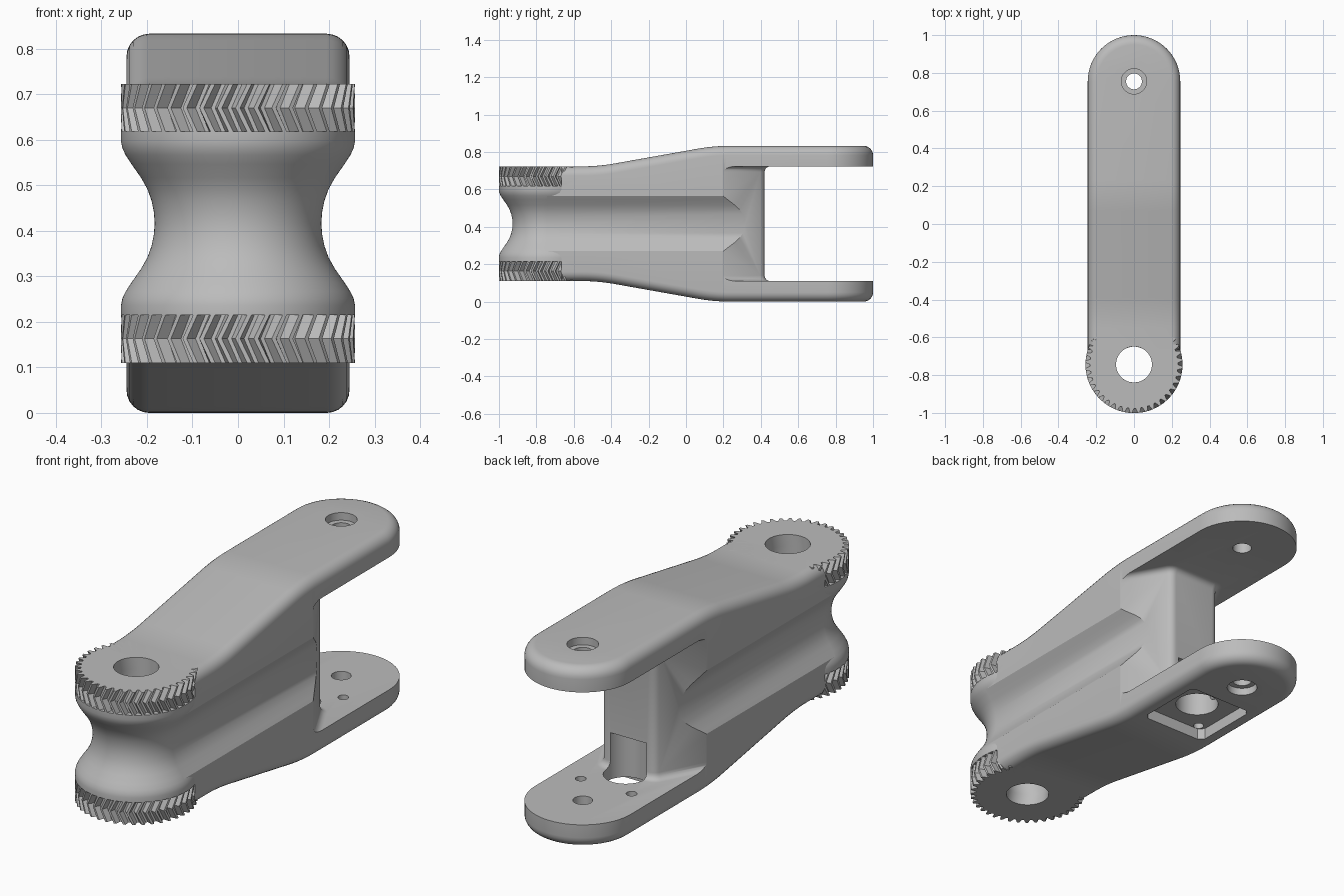
import bpy, bmesh
from math import sin, cos, pi, radians

if "Cube" in bpy.data.objects:
    bpy.data.objects.remove(bpy.data.objects["Cube"])

H, MID = 0.833, 0.4165        # total height, mid height
LOW, HIGH = 0.11, 0.723       # inner faces of the fork, also gear ends
W = 0.245                     # half width of the link
GEAR_Y, PIN_Y, MOUNT_Y = -0.744, 0.755, 0.44
BORE = 0.095
TEETH = 40
N = TEETH * 4

grey = bpy.data.materials.new("plain grey")
grey.use_nodes = True
grey.diffuse_color = (0.5, 0.5, 0.5, 1)
grey.node_tree.nodes["Principled BSDF"].inputs["Base Color"].default_value = (0.5, 0.5, 0.5, 1)


def finish(name, bm):
    bmesh.ops.recalc_face_normals(bm, faces=bm.faces)
    mesh = bpy.data.meshes.new(name)
    bm.to_mesh(mesh)
    bm.free()
    mesh.materials.append(grey)
    ob = bpy.data.objects.new(name, mesh)
    bpy.context.collection.objects.link(ob)
    return ob


def prism(pts, lo, hi, axis="z"):
    """Extrude a 2D outline along z, or an (x, z) outline along y."""
    bm = bmesh.new()
    place = (lambda p, h: (p[0], p[1], h)) if axis == "z" else (lambda p, h: (p[0], h, p[1]))
    a = [bm.verts.new(place(p, lo)) for p in pts]
    b = [bm.verts.new(place(p, hi)) for p in pts]
    bm.faces.new(a)
    bm.faces.new(b)
    for i in range(len(pts)):
        j = (i + 1) % len(pts)
        bm.faces.new((a[i], a[j], b[j], b[i]))
    bmesh.ops.recalc_face_normals(bm, faces=bm.faces)
    return bm


def arc(cx, cy, r, a0, a1, n):
    return [(cx + r * cos(radians(a0 + (a1 - a0) * i / n)),
             cy + r * sin(radians(a0 + (a1 - a0) * i / n))) for i in range(n + 1)]


def loft(name, rings):
    """Join equal rings into a closed tube around the gear axis."""
    bm = bmesh.new()
    loops = [[bm.verts.new(p) for p in ring] for ring in rings]
    for k, a in enumerate(loops):
        b = loops[(k + 1) % len(loops)]
        for i in range(N):
            j = (i + 1) % N
            bm.faces.new((a[i], a[j], b[j], b[i]))
    return finish(name, bm)


def ring(z, radius, turn=0.0):
    r = radius if callable(radius) else (lambda i: radius)
    return [(r(i) * cos(2 * pi * i / N + turn),
             GEAR_Y + r(i) * sin(2 * pi * i / N + turn), z) for i in range(N)]


def cut(ob, bm):
    tool = finish("cutter", bm)
    tool.hide_render = True
    mod = ob.modifiers.new("cut", "BOOLEAN")
    mod.operation, mod.solver, mod.object = "DIFFERENCE", "EXACT", tool
    bpy.context.view_layer.objects.active = ob
    bpy.ops.object.modifier_apply(modifier=mod.name)
    bpy.data.objects.remove(tool)


def drill(ob, x, y, r, lo, hi):
    cut(ob, prism(arc(x, y, r, 0, 352.5, 47), lo, hi))


# Link body: rounded plan, ramped top and bottom, filleted outer rim
def top_height(y):
    ramp = lambda v: min(max((v + 0.47) / 0.62, 0), 1)
    return HIGH + (H - HIGH) * sum(ramp(y + o * 0.02) for o in range(-4, 5)) / 9


bm = prism([(-W, GEAR_Y), (W, GEAR_Y)] + arc(0, PIN_Y, W, 0, 180, 32), 0, H)
for c in (-0.47, 0.15):
    for k in range(-4, 5):
        bmesh.ops.bisect_plane(bm, geom=bm.verts[:] + bm.edges[:] + bm.faces[:],
                               plane_co=(0, c + k * 0.02, 0), plane_no=(0, 1, 0))
for v in bm.verts:
    t = top_height(v.co.y)
    v.co.z = t if v.co.z > MID else H - t
bm.normal_update()
rim = []
for e in bm.edges:
    f = sorted(e.link_faces, key=lambda q: abs(q.normal.z))
    if abs(f[0].normal.z) < 0.1 and abs(f[1].normal.z) > 0.5 and f[0].normal.y > -0.9:
        rim.append(e)
bmesh.ops.bevel(bm, geom=rim, offset=0.05, segments=6, profile=0.5,
                affect="EDGES", clamp_overlap=False)
body = finish("link_body", bm)

# Fork gap, leaving a tapered web with filleted edges
web = [(0.5, 0.2), (W, 0.2)] + arc(0.105, 0.38, 0.04, 25, 90, 6)
web += [(-x, y) for x, y in reversed(web)]
bm = prism(web + [(-0.5, 1.3), (0.5, 1.3)], LOW, HIGH)
bm.normal_update()
inner = [e for e in bm.edges
         if abs(e.verts[0].co.z - e.verts[1].co.z) < 0.01
         and all(v.co.y < 1 for v in e.verts)]
bmesh.ops.bevel(bm, geom=inner, offset=0.03, segments=4, profile=0.5,
                affect="EDGES", clamp_overlap=True)
cut(body, bm)

# Waisted groove along both sides
half = [(0, .183), (.025, .185), (.05, .19), (.075, .199), (.1, .213),
        (.13, .234), (.15, .247), (.165, .254), (.18, .257)]
waist = [(x, MID - d) for d, x in reversed(half)] + [(x, MID + d) for d, x in half[1:]]
for s in (1, -1):
    cut(body, prism([(s * x, z) for x, z in waist], -0.9, 0.6, "y"))

# Clearance for the gears and the pivot bore
for lo, hi in ((-0.1, 0.216), (0.617, 0.95)):
    cut(body, prism([(-0.4, -0.9), (0.4, -0.9), (0.4, -0.665), (-0.4, -0.665)], lo, hi))
drill(body, 0, GEAR_Y, BORE, -0.1, 1)

# Pin holes with counterbores on the outer faces
drill(body, 0, PIN_Y, 0.042, -0.1, 1)
drill(body, 0, PIN_Y, 0.067, -0.1, 0.035)
drill(body, 0, PIN_Y, 0.067, H - 0.035, 1)

# Mounting recess under the lower arm, its bore and four screw holes
a, c = 0.168, 0.145
corners = [(a, -c), (a, c), (c, a), (-c, a), (-a, c), (-a, -c), (-c, -a), (c, -a)]
cut(body, prism([(x, MOUNT_Y + y) for x, y in corners], -0.1, 0.053))
drill(body, 0, MOUNT_Y, BORE, -0.1, 0.27)
for x in (-0.13, 0.13):
    for y in (-0.144, 0.144):
        drill(body, x, MOUNT_Y + y, 0.023, -0.1, 0.16)

# Waisted spool around the pivot
spool_profile = [(0.257, 0.215)] + waist + [(0.257, 0.618)]
spool = loft("pivot_spool", [ring(z, r) for r, z in spool_profile]
             + [ring(0.618, BORE), ring(0.215, BORE)])

# Herringbone gears above and below the spool
tooth = lambda i: (0.232, 0.232, 0.257, 0.257)[i % 4]
gears = []
for name, lo, hi in (("lower_gear", LOW, 0.216), ("upper_gear", 0.617, HIGH)):
    gears.append(loft(name, [ring(lo, tooth), ring((lo + hi) / 2, tooth, -0.1), ring(hi, tooth),
                             ring(hi, BORE), ring((lo + hi) / 2, BORE, -0.1), ring(lo, BORE)]))

# Smooth shading with crisp edges
bpy.ops.object.select_all(action="DESELECT")
for ob in [body, spool] + gears:
    ob.select_set(True)
bpy.context.view_layer.objects.active = body
bpy.ops.object.shade_smooth_by_angle(angle=radians(30))
